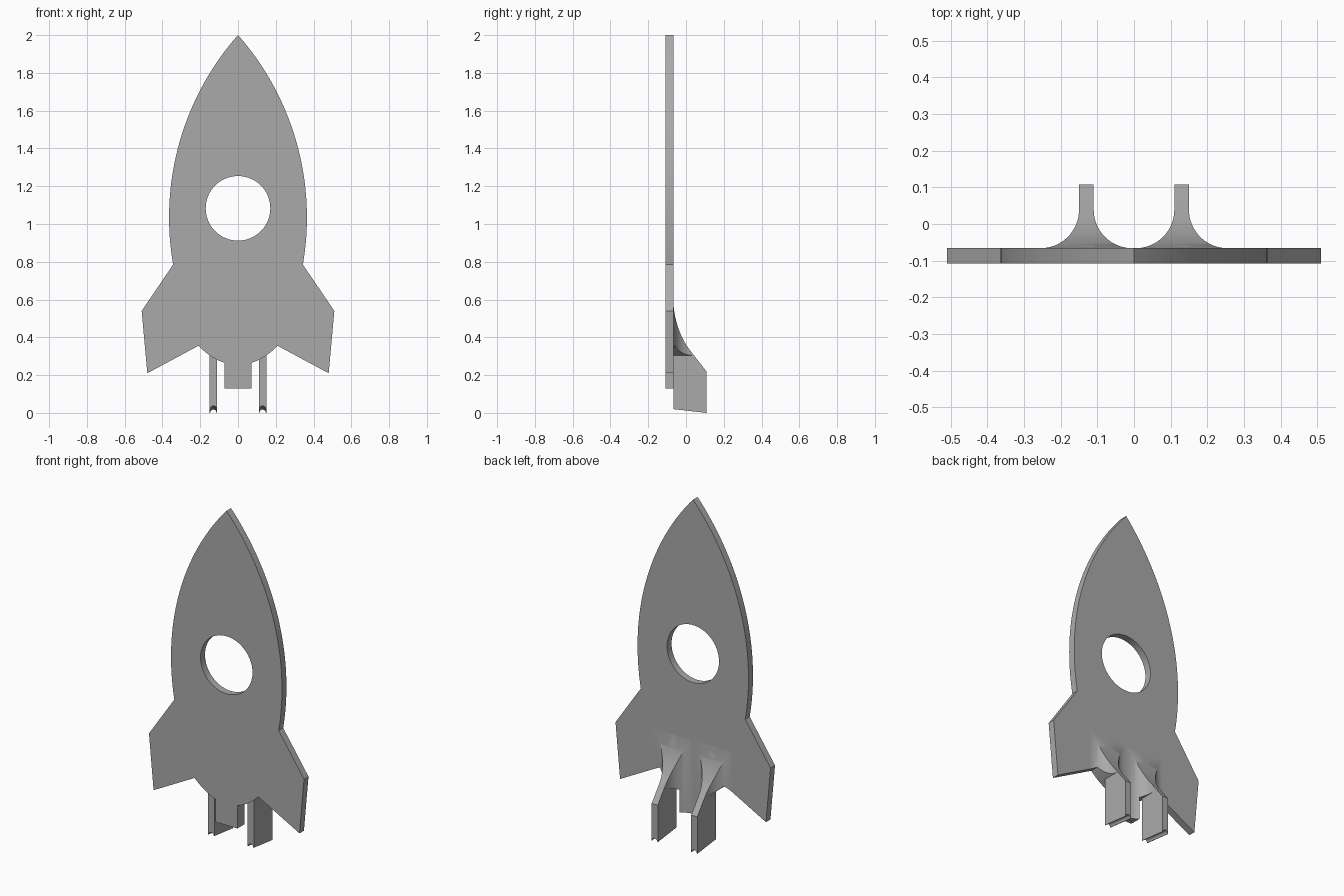
import bpy
import bmesh
import math
from mathutils import Matrix, Vector

cube = bpy.data.objects.get("Cube")
if cube:
    bpy.data.objects.remove(cube, do_unlink=True)

grey = bpy.data.materials.new("plain grey")
grey.use_nodes = True
COLOUR = (0.4, 0.4, 0.4, 1)
grey.diffuse_color = COLOUR
grey.node_tree.nodes["Principled BSDF"].inputs["Base Color"].default_value = COLOUR

FRONT, BACK = -0.108, -0.066   # plate faces
LEG_X, LEG_HALF, FLARE_R = 0.13, 0.02, 0.105


def prism(name, points, place, start, end):
    """Extrude a 2D profile; place(u, v, depth) maps it into space."""
    bm = bmesh.new()
    a = [bm.verts.new(place(u, v, start)) for u, v in points]
    b = [bm.verts.new(place(u, v, end)) for u, v in points]
    bm.faces.new(a)
    bm.faces.new(b[::-1])
    for i in range(len(a)):
        j = (i + 1) % len(a)
        bm.faces.new((a[j], a[i], b[i], b[j]))
    bmesh.ops.recalc_face_normals(bm, faces=bm.faces)
    mesh = bpy.data.meshes.new(name)
    bm.to_mesh(mesh)
    bm.free()
    mesh.materials.append(grey)
    obj = bpy.data.objects.new(name, mesh)
    bpy.context.collection.objects.link(obj)
    return obj


def along_x(u, v, d): return (d, u, v)
def along_y(u, v, d): return (u, d, v)
def along_z(u, v, d): return (u, v, d)


def arc(cx, cy, r, a0, a1, n):
    steps = [math.radians(a0 + (a1 - a0) * i / n) for i in range(n + 1)]
    return [(cx + r * math.cos(t), cy + r * math.sin(t)) for t in steps]


def bezier(p, q, r, n):
    p, q, r = Vector(p), Vector(q), Vector(r)
    return [tuple(p.lerp(q, i / n).lerp(q.lerp(r, i / n), i / n)) for i in range(n + 1)]


def cut(obj, tool, operation):
    """Apply a boolean and discard the tool."""
    mod = obj.modifiers.new("cut", 'BOOLEAN')
    mod.object, mod.operation, mod.solver = tool, operation, 'EXACT'
    graph = bpy.context.evaluated_depsgraph_get()
    mesh = bpy.data.meshes.new_from_object(obj.evaluated_get(graph))
    obj.modifiers.clear()
    obj.data = mesh
    bpy.data.objects.remove(tool, do_unlink=True)


# Rocket outline: pointed hull arc, swept fin, rounded tail and square nozzle
radius, widest_z, widest_x = 1.46, 1.035, 0.365
tip = math.degrees(math.asin((2 - widest_z) / radius))
base = math.degrees(math.asin((0.785 - widest_z) / radius))
hull = arc(widest_x - radius, widest_z, radius, tip, base, 36)
hull[0] = (0, 2)
half = hull + [(0.51, 0.54), (0.48, 0.21)]
half += bezier((0.21, 0.355), (0.145, 0.29), (0.072, 0.265), 10) + [(0.072, 0.13)]
outline = half + [(-x, z) for x, z in reversed(half[1:])]

# Flat plate with a round window
plate = prism("rocket_plate", outline, along_y, FRONT, BACK)
window = prism("window_cutter", arc(0, 1.083, 0.171, 0, 360, 64)[:-1], along_y, -0.2, 0.1)
cut(plate, window, 'DIFFERENCE')

# Side profile of the supports, sweeping down from the plate
slope = bezier((BACK, 0.567), (-0.052, 0.43), (0.02, 0.333), 14)
side = slope + [(0.108, 0.22), (0.108, 0.0), (BACK, 0.02)]

parts = [plate]
for name, s in (("left", 1), ("right", -1)):
    x = s * LEG_X
    # Leg blade with a rounded groove along its sloping foot
    leg = prism(name + "_leg", side, along_x, x - LEG_HALF, x + LEG_HALF)
    groove = prism("groove_cutter", arc(x, 0, 0.017, 0, 360, 24)[:-1], along_y, -0.15, 0.2)
    groove.data.transform(Matrix.Translation((0, 0, 0.0125)) @ Matrix.Rotation(-0.114, 4, 'X'))
    cut(leg, groove, 'DIFFERENCE')

    # Concave flares joining the leg to the plate
    off, cy = LEG_HALF + FLARE_R, BACK + FLARE_R
    section = arc(x + off, cy, FLARE_R, 270, 180, 20) + arc(x - off, cy, FLARE_R, 0, -90, 20)
    flare = prism(name + "_flare", section, along_z, 0.1, 0.7)
    cut(flare, prism("slope_cutter", side, along_x, x - 0.3, x + 0.3), 'INTERSECT')
    cut(flare, prism("tail_cutter", outline, along_y, -0.2, 0.2), 'INTERSECT')
    parts += [leg, flare]

# Smooth curves, crisp edges
bpy.ops.object.select_all(action='DESELECT')
for obj in parts:
    obj.select_set(True)
bpy.context.view_layer.objects.active = plate
bpy.ops.object.shade_smooth_by_angle(angle=math.radians(30))
